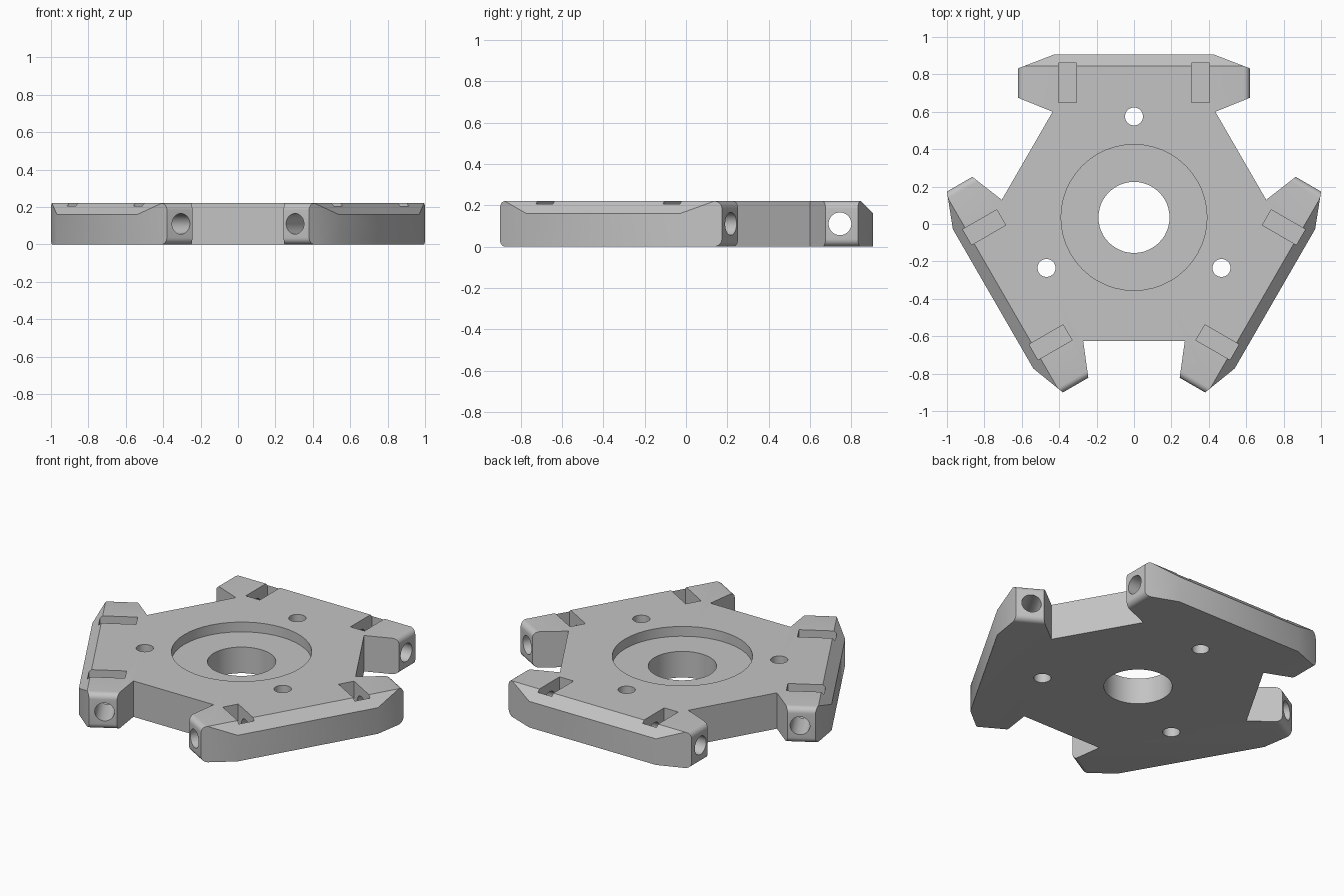
import bpy, bmesh, math
from mathutils import Matrix, Vector

if "Cube" in bpy.data.objects:
    bpy.data.objects.remove(bpy.data.objects["Cube"])

H = 0.22                      # plate thickness
CENTRE = Vector((0, 0.035, 0))  # hub axis


def arm_matrix(k):
    """Frame of arm k: local +y points outward from the hub."""
    return Matrix.Translation(CENTRE) @ Matrix.Rotation(-k * math.tau / 3, 4, 'Z')


grey = bpy.data.materials.new("light grey")
grey.diffuse_color = (0.55, 0.55, 0.55, 1)
grey.use_nodes = True
grey.node_tree.nodes["Principled BSDF"].inputs["Base Color"].default_value = grey.diffuse_color

# Plate outline: one T-shaped arm end repeated three times
half = [(0.435, 0.565), (0.62, 0.64), (0.62, 0.797), (0.43, 0.87)]
arm = [(-x, y) for x, y in half] + half[::-1]
outline = [arm_matrix(k) @ Vector((x, y, 0)) for k in range(3) for x, y in arm]
n = len(outline)

bm = bmesh.new()
low = [bm.verts.new(p) for p in outline]
high = [bm.verts.new(p + Vector((0, 0, H))) for p in outline]
bm.faces.new(low)
bm.faces.new(high[::-1])
for i in range(n):
    j = (i + 1) % n
    bm.faces.new((low[i], high[i], high[j], low[j]))
bmesh.ops.recalc_face_normals(bm, faces=bm.faces[:])

# Rounded top and bottom edges on the arm tips
tips = [bm.edges.get((ring[8 * k + a], ring[8 * k + a + 1]))
        for ring in (low, high) for k in range(3) for a in (1, 5)]
bmesh.ops.bevel(bm, geom=tips, offset=0.035, segments=6, profile=0.5,
                affect='EDGES', clamp_overlap=True)

# Sloped chamfer along the outer top edge of each arm
for k in range(3):
    m = arm_matrix(k)
    cut = bmesh.ops.bisect_plane(
        bm, geom=bm.verts[:] + bm.edges[:] + bm.faces[:], dist=1e-5,
        plane_co=m @ Vector((0, 0.81, H)),
        plane_no=m.to_3x3() @ Vector((0, 1, 1)).normalized(), clear_outer=True)
    rim = [e for e in cut['geom_cut'] if isinstance(e, bmesh.types.BMEdge)]
    bmesh.ops.holes_fill(bm, edges=rim, sides=0)
bmesh.ops.recalc_face_normals(bm, faces=bm.faces[:])

mesh = bpy.data.meshes.new("mounting_plate")
bm.to_mesh(mesh)
bm.free()
mesh.materials.append(grey)
plate = bpy.data.objects.new("mounting_plate", mesh)
bpy.context.collection.objects.link(plate)


def subtract(matrix, radius=None):
    """Cut a cylinder (radius given) or a unit box out of the plate."""
    tool = bmesh.new()
    if radius:
        bmesh.ops.create_cone(tool, cap_ends=True, segments=48, radius1=radius,
                              radius2=radius, depth=1, matrix=matrix)
    else:
        bmesh.ops.create_cube(tool, size=1, matrix=matrix)
    me = bpy.data.meshes.new("cutter")
    tool.to_mesh(me)
    tool.free()
    me.materials.append(grey)
    cutter = bpy.data.objects.new("cutter", me)
    bpy.context.collection.objects.link(cutter)
    cutter.hide_render = True
    mod = plate.modifiers.new("cut", 'BOOLEAN')
    mod.operation = 'DIFFERENCE'
    mod.solver = 'EXACT'
    mod.object = cutter
    bpy.context.view_layer.objects.active = plate
    bpy.ops.object.modifier_apply(modifier=mod.name)
    bpy.data.objects.remove(cutter)


# Central bore and its shallow counterbore
hub = Matrix.Translation(CENTRE)
subtract(hub, 0.19)
subtract(hub @ Matrix.Translation((0, 0, 0.5 + H - 0.06)), 0.39)

for k in range(3):
    m = arm_matrix(k)
    # Vertical screw hole
    subtract(m @ Matrix.Translation((0, 0.54, 0)), 0.048)
    # Rod hole running the length of the arm
    subtract(m @ Matrix.Translation((0, 0.71, 0.11))
             @ Matrix.Rotation(math.pi / 2, 4, 'Y') @ Matrix.Diagonal((1, 1, 1.6, 1)), 0.055)
    # Nut slots open to the top
    for s in (-1, 1):
        subtract(m @ Matrix.Translation((s * 0.355, 0.72, 0.03 + 0.15))
                 @ Matrix.Diagonal((0.095, 0.21, 0.30, 1)))

bpy.ops.object.select_all(action='DESELECT')
plate.select_set(True)
bpy.context.view_layer.objects.active = plate
bpy.ops.object.shade_smooth_by_angle(angle=math.radians(30))
